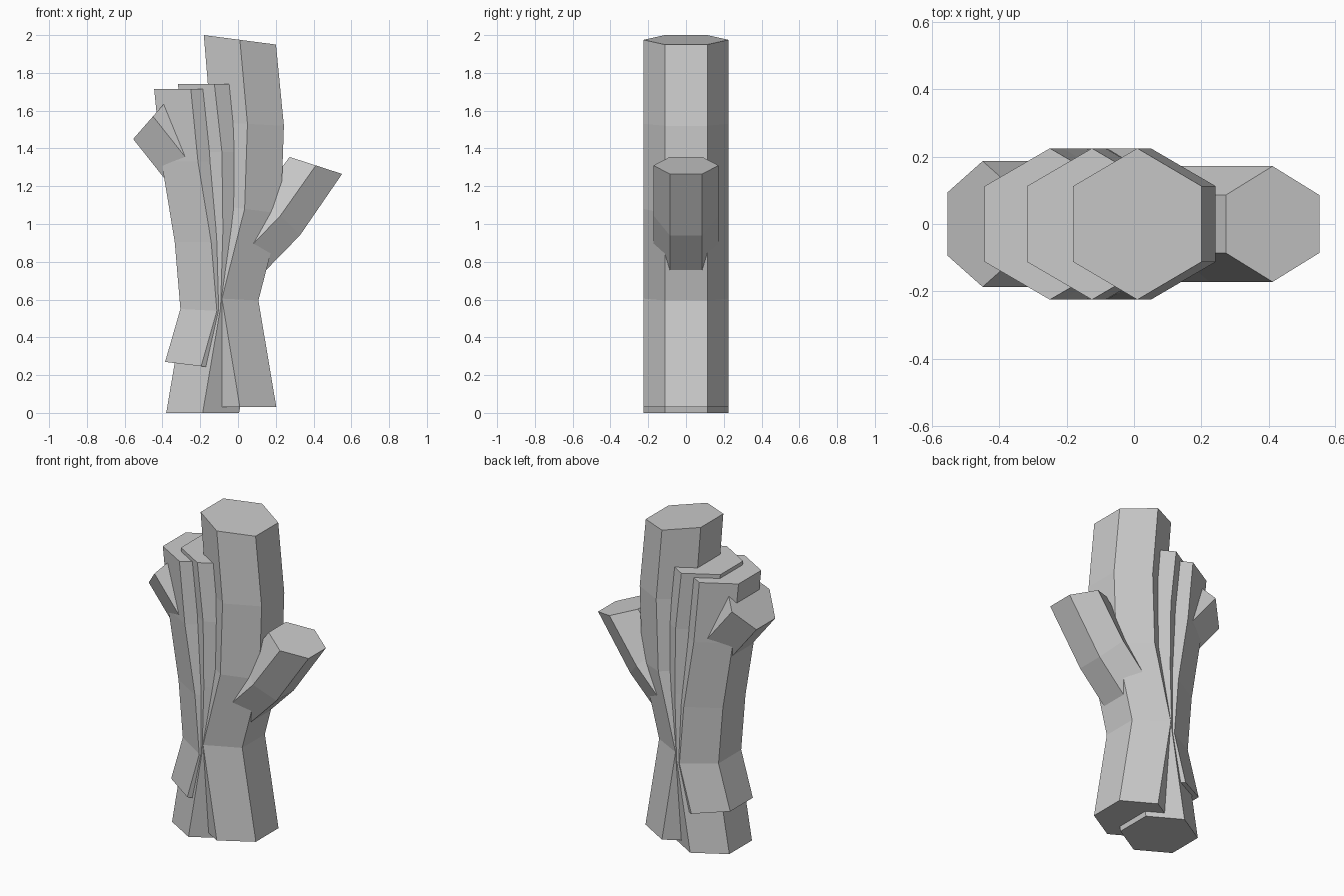
import bpy


def hex_limb(name, half_depth, rings):
    """Bent six-sided limb. Each ring: centre x, centre z, half-width vector x, z."""
    corners = [(0, -1), (1, -.5), (1, .5), (0, 1), (-1, .5), (-1, -.5)]
    verts = [(cx + u * dx, v * half_depth, cz + u * dz)
             for cx, cz, dx, dz in rings for u, v in corners]
    n = len(rings)
    faces = [tuple(range(5, -1, -1)), tuple(range(6 * (n - 1), 6 * n))]
    for r in range(n - 1):
        for i in range(6):
            a, b = 6 * r + i, 6 * r + (i + 1) % 6
            faces.append((a, b, b + 6, a + 6))
    mesh = bpy.data.meshes.new(name)
    mesh.from_pydata(verts, [], faces)
    obj = bpy.data.objects.new(name, mesh)
    bpy.context.collection.objects.link(obj)
    return obj


# Tallest stem, on the right
hex_limb("tall_stem", 0.225, [
    (0.01, 0.03, 0.193, 0), (-0.085, 0.605, 0.193, -0.01),
    (0.035, 1.08, 0.192, -0.025), (0.05, 1.53, 0.193, -0.01),
    (0.01, 1.975, 0.191, -0.025)])

# Middle stem, reaching the ground
hex_limb("middle_stem", 0.225, [
    (-0.187, 0, 0.193, 0), (-0.092, 0.56, 0.193, 0),
    (-0.08, 0.97, 0.193, 0), (-0.085, 1.38, 0.193, 0),
    (-0.125, 1.74, 0.193, 0)])

# Left stem, with its foot raised
hex_limb("left_stem", 0.225, [
    (-0.195, 0.247, 0.191, -0.023), (-0.112, 0.54, 0.193, -0.01),
    (-0.142, 0.905, 0.193, 0), (-0.212, 1.33, 0.193, 0),
    (-0.25, 1.715, 0.194, 0)])

# Side branch on the right
hex_limb("right_branch", 0.172, [
    (-0.03, 0.78, 0.08, -0.125), (0.225, 1.045, 0.103, -0.105),
    (0.412, 1.31, 0.139, -0.045)])

# Short stub on the left
hex_limb("left_stub", 0.187, [
    (-0.22, 1.28, 0.105, 0.12), (-0.45, 1.57, 0.105, 0.12)])
